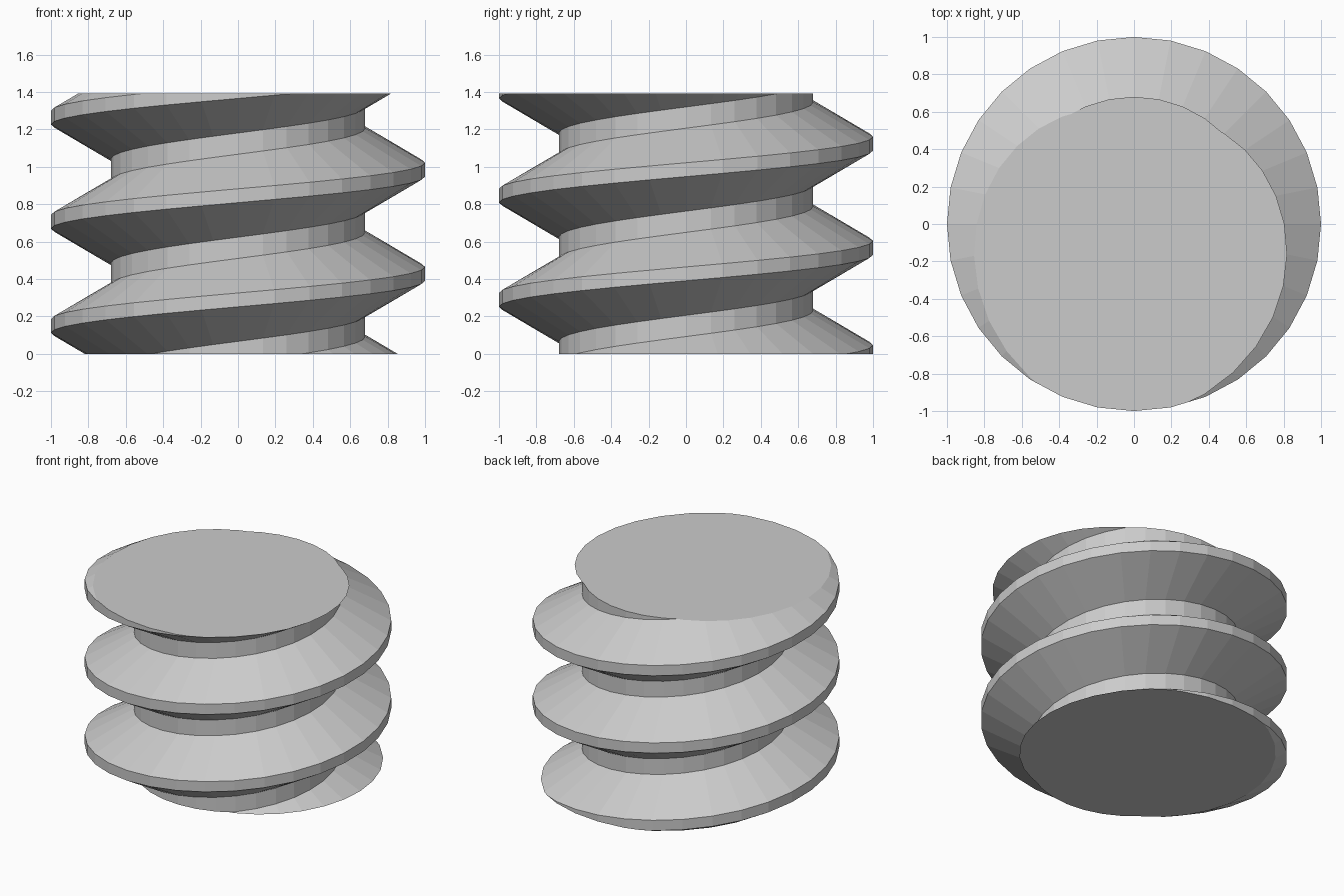
import bpy
import bmesh
import math

RADIUS, ROOT = 1.0, 0.68
PITCH, HEIGHT = 0.557, 1.392
SEGMENTS = 32
CREST_START = 0.428      # crest height on the +x side
HALF_CREST = 0.037
FLANK = (RADIUS - ROOT) * math.tan(math.radians(30))

cube = bpy.data.objects.get("Cube")
if cube:
    bpy.data.objects.remove(cube, do_unlink=True)

grey = bpy.data.materials.new("light grey")
grey.use_nodes = True
colour = (0.6, 0.6, 0.6, 1)
grey.diffuse_color = colour
grey.node_tree.nodes["Principled BSDF"].inputs["Base Color"].default_value = colour

# Thread profile: radius and height offset from the crest centre
profile = [
    (ROOT, -HALF_CREST - FLANK),
    (RADIUS, -HALF_CREST),
    (RADIUS, HALF_CREST),
    (ROOT, HALF_CREST + FLANK),
]

# Sweep the profile along the helix, well past both ends
bm = bmesh.new()
columns = []
for i in range(-3 * SEGMENTS, 4 * SEGMENTS + 1):
    angle = 2 * math.pi * i / SEGMENTS
    centre = CREST_START + PITCH * i / SEGMENTS
    columns.append([
        bm.verts.new((r * math.cos(angle), r * math.sin(angle), centre + dz))
        for r, dz in profile
    ])

for i in range(len(columns) - 1):
    a, b = columns[i], columns[i + 1]
    for j in range(3):
        bm.faces.new((a[j], b[j], b[j + 1], a[j + 1]))
    # Root band joins this turn to the next one
    if i + SEGMENTS + 1 < len(columns):
        c, d = columns[i + SEGMENTS], columns[i + SEGMENTS + 1]
        bm.faces.new((a[3], b[3], d[0], c[0]))

# Cut both ends flat and cap them
for z, direction in ((0, -1), (HEIGHT, 1)):
    bmesh.ops.bisect_plane(
        bm, geom=bm.verts[:] + bm.edges[:] + bm.faces[:], dist=1e-5,
        plane_co=(0, 0, z), plane_no=(0, 0, direction), clear_outer=True)
    rim = [e for e in bm.edges
           if e.is_boundary and all(abs(v.co.z - z) < 1e-4 for v in e.verts)]
    bmesh.ops.contextual_create(bm, geom=rim)
bmesh.ops.recalc_face_normals(bm, faces=bm.faces[:])

mesh = bpy.data.meshes.new("threaded_rod")
bm.to_mesh(mesh)
bm.free()
mesh.materials.append(grey)
rod = bpy.data.objects.new("threaded_rod", mesh)
bpy.context.collection.objects.link(rod)
